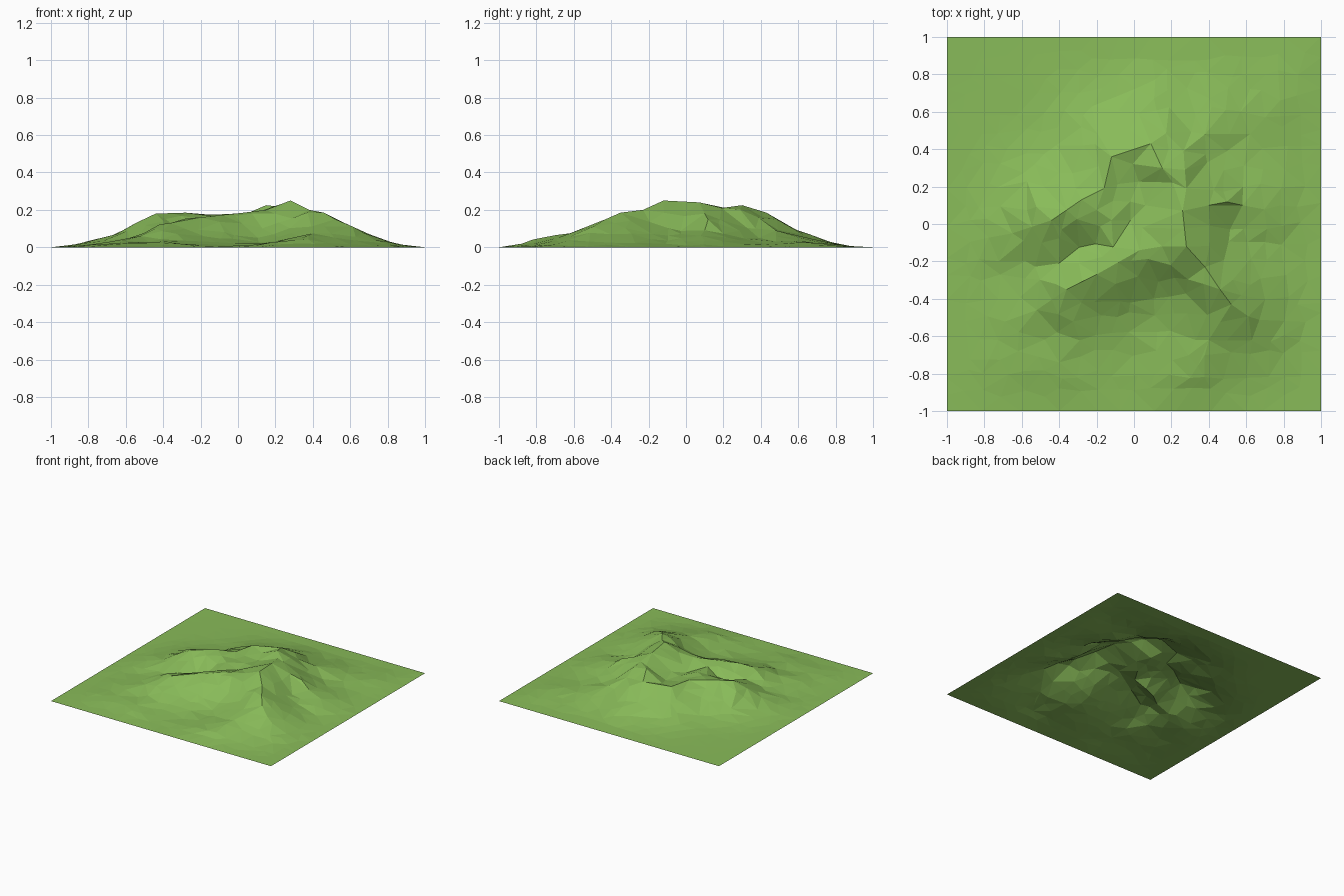
import bpy, math, random
from mathutils import Vector
from mathutils.geometry import delaunay_2d_cdt, intersect_point_line

random.seed(4)
if "Cube" in bpy.data.objects:
    bpy.data.objects.remove(bpy.data.objects["Cube"])

# Crest lines of the hill: x, y, height
RIDGES = [
    # broken rim, from the west round to the south-east
    [(-.65, -.05, .06), (-.44, .02, .18), (-.28, .13, .185), (-.16, .19, .175),
     (-.12, .36, .175), (.09, .43, .185), (.15, .3, .225),
     (.28, .19, .21), (.26, .07, .24), (.28, -.12, .25), (.38, -.23, .2),
     (.46, -.35, .185), (.52, -.43, .15)],
    # south-west shoulder
    [(.28, -.12, .25), (.15, -.12, .2), (.03, -.14, .185), (-.2, -.27, .16),
     (-.36, -.35, .13), (-.52, -.46, .055)],
    # saddle across the hollow
    [(-.28, .13, .185), (-.12, .02, .165), (-.02, .12, .145), (.06, .1, .15), (.03, -.14, .185)],
    # short spurs
    [(.26, .07, .24), (.4, .1, .18), (.58, .1, .09)],
    [(.15, .3, .225), (.38, .48, .09)],
    [(.52, -.43, .15), (.4, -.62, .075), (.34, -.76, .05)],
    # low swells near the border
    [(.62, .48, .03), (.78, .66, .025)],
    [(-.62, -.68, .025), (-.4, -.74, .03)],
]
CELLS = 20
SPACING = 2 / CELLS


def nearest_crests(p):
    """Yield distance and crest height for every ridge segment."""
    for ridge in RIDGES:
        for a, b in zip(ridge, ridge[1:]):
            a, b = Vector(a), Vector(b)
            _, t = intersect_point_line(p, a.xy, b.xy)
            q = a.lerp(b, min(max(t, 0), 1))
            yield (p - q.xy).length, q.z


def height(p):
    slope = max(z * math.exp(-(d / .23) ** 1.55) for d, z in nearest_crests(p))
    border = 1 - max(abs(p.x), abs(p.y))
    return slope * min(1, border / .2)


# Crest points and the edges that join them
points, edges = [], []
for ridge in RIDGES:
    for a, b in zip(ridge, ridge[1:]):
        a, b = Vector(a).xy, Vector(b).xy
        steps = max(1, round((b - a).length / .12))
        first = len(points)
        points += [a.lerp(b, i / steps) for i in range(steps + 1)]
        edges += [(first + i, first + i + 1) for i in range(steps)]
crest_points = list(points)

# Loose scatter over the rest of the square
for i in range(CELLS + 1):
    for j in range(CELLS + 1):
        p = Vector((i * SPACING - 1, j * SPACING - 1))
        if 0 < i < CELLS:
            p.x += random.uniform(-.3, .3) * SPACING
        if 0 < j < CELLS:
            p.y += random.uniform(-.3, .3) * SPACING
        if min((p - c).length for c in crest_points) > .065:
            points.append(p)

# Triangulated ground sheet
flat, _, faces, *_ = delaunay_2d_cdt(points, edges, [], 0, 1e-4)
verts = []
for p in flat:
    z = height(p)
    on_crest = min((p - c).length for c in crest_points) < .01
    rough = 0 if on_crest else random.uniform(-.1, .1)
    verts.append((p.x, p.y, max(0, z * (1 + rough))))


def upward(face):
    a, b, c = (flat[i] for i in face)
    return face if (b - a).cross(c - a) > 0 else face[::-1]


mesh = bpy.data.meshes.new("hill_terrain")
mesh.from_pydata(verts, [], [upward(f) for f in faces])
mesh.update()
hill = bpy.data.objects.new("hill_terrain", mesh)
bpy.context.collection.objects.link(hill)

# Grass colour
grass = bpy.data.materials.new("grass_green")
grass.use_nodes = True
colour = (.25, .5, .1, 1)
grass.diffuse_color = colour
grass.node_tree.nodes["Principled BSDF"].inputs["Base Color"].default_value = colour
mesh.materials.append(grass)
